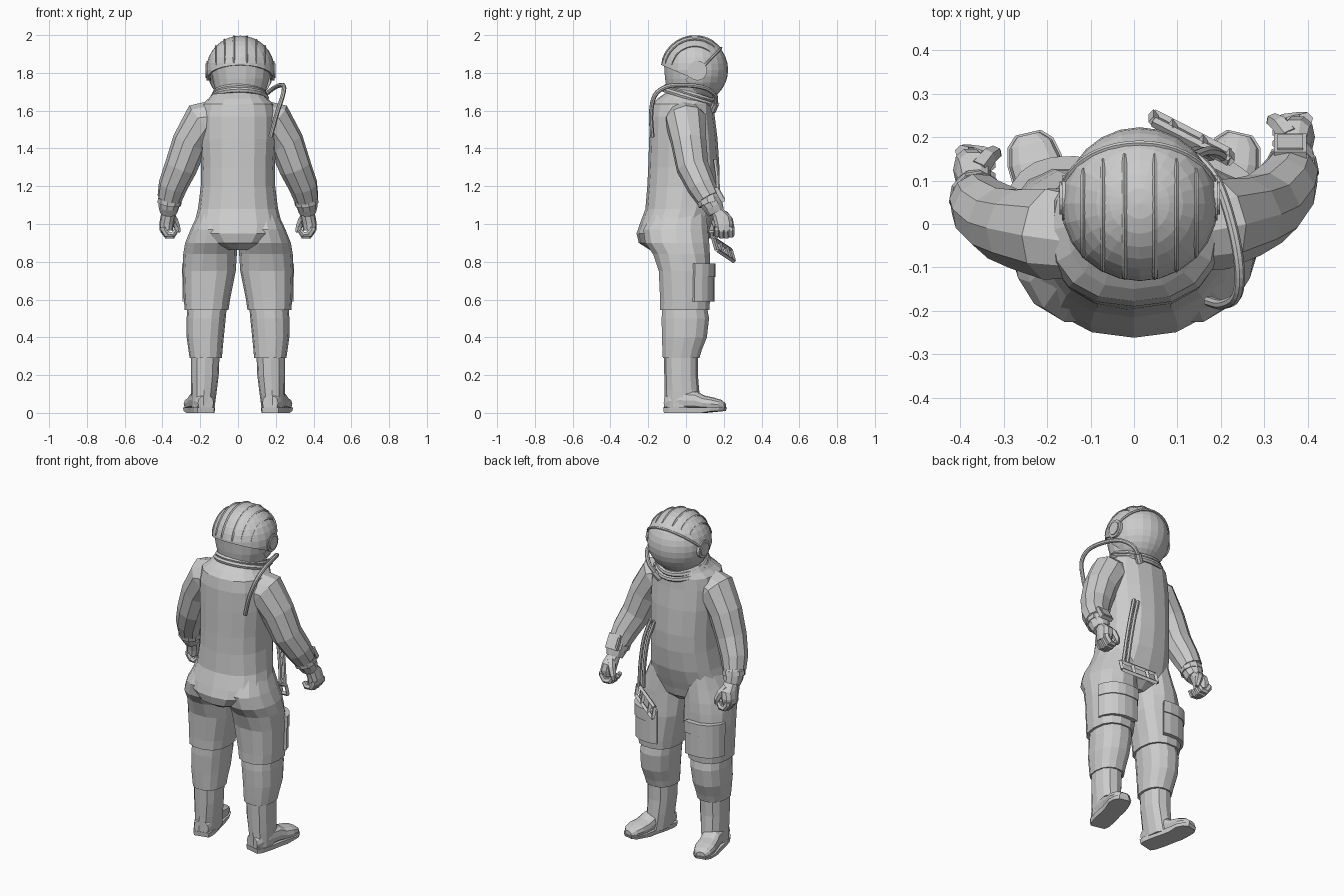
import bpy, bmesh, math
from mathutils import Vector, Matrix

if "Cube" in bpy.data.objects:
    bpy.data.objects.remove(bpy.data.objects["Cube"])

pi = math.pi


def add_mesh(name, bm):
    bmesh.ops.recalc_face_normals(bm, faces=bm.faces)
    me = bpy.data.meshes.new(name)
    bm.to_mesh(me)
    bm.free()
    ob = bpy.data.objects.new(name, me)
    bpy.context.collection.objects.link(ob)
    return ob


def loft(name, rings, s=1, mat=None):
    """Skin closed rings of points; s=-1 mirrors to the other side."""
    bm = bmesh.new()
    rows = []
    for r in rings:
        pts = [mat @ Vector(p) if mat else Vector(p) for p in r]
        rows.append([bm.verts.new((p.x * s, p.y, p.z)) for p in pts])
    n = len(rows[0])
    for a, b in zip(rows, rows[1:]):
        for i in range(n):
            j = (i + 1) % n
            bm.faces.new((a[i], a[j], b[j], b[i]))
    bm.faces.new(rows[0])
    bm.faces.new(rows[-1])
    return add_mesh(name, bm)


def oval(z, x0, x1, y0, y1, n=14, p=2.3, a0=0.0, a1=None):
    """Superellipse ring (or an arc of one) between the given limits."""
    full = a1 is None
    pts = []
    for i in range(n):
        t = 2 * pi * i / n if full else a0 + (a1 - a0) * i / (n - 1)
        c, d = math.cos(t), math.sin(t)
        pts.append(((x0 + x1) / 2 + (x1 - x0) / 2 * math.copysign(abs(c) ** (2 / p), c),
                    (y0 + y1) / 2 + (y1 - y0) / 2 * math.copysign(abs(d) ** (2 / p), d), z))
    return pts


def tube(name, pts, radii, n=8, s=1):
    pts = [Vector(p) for p in pts]
    if not isinstance(radii, (list, tuple)):
        radii = [radii] * len(pts)
    rings, u = [], None
    for i, p in enumerate(pts):
        t = (pts[min(i + 1, len(pts) - 1)] - pts[max(i - 1, 0)]).normalized()
        u = t.orthogonal() if u is None else u - t * u.dot(t)
        u.normalize()
        v = t.cross(u)
        rings.append([p + radii[i] * (math.cos(a) * u + math.sin(a) * v)
                      for a in [2 * pi * (k + .5) / n for k in range(n)]])
    return loft(name, rings, s)


def smooth_path(pts, k=4):
    """Catmull-Rom through the control points."""
    P = [Vector(p) for p in pts]
    P = [2 * P[0] - P[1]] + P + [2 * P[-1] - P[-2]]
    out = []
    for i in range(1, len(P) - 2):
        a, b, c, d = P[i - 1:i + 3]
        for t in [j / k for j in range(k)]:
            out.append(.5 * (2 * b + (c - a) * t + (2 * a - 5 * b + 4 * c - d) * t ** 2
                             + (3 * b - a - 3 * c + d) * t ** 3))
    return out + [P[-2]]


# Torso: z, half width, back y, front y
torso = [(1.70, .13, -.10, .125), (1.665, .155, -.15, .14), (1.635, .19, -.178, .147),
         (1.57, .203, -.19, .152), (1.45, .203, -.195, .167), (1.3, .195, -.2, .177),
         (1.2, .197, -.205, .175), (1.08, .212, -.215, .16), (1.0, .232, -.245, .135),
         (.95, .225, -.262, .118), (.90, .165, -.25, .105), (.862, .06, -.19, .06)]
suit = loft("suit_body", [oval(z, -w, w, b, f, 16) for z, w, b, f in torso])
merge = []

# Legs and boots: z, inner x, outer x, back y, front y
thigh = [(1.06, .03, .21, -.18, .11), (.97, .01, .252, -.23, .12), (.9, .005, .28, -.22, .127),
         (.84, .006, .29, -.178, .13), (.75, .012, .293, -.147, .13), (.6, .042, .287, -.14, .13),
         (.545, .05, .282, -.14, .126)]
shin = [(.555, .06, .268, -.128, .115), (.5, .065, .272, -.132, .125), (.4, .075, .272, -.13, .113),
        (.33, .082, .262, -.127, .085), (.29, .085, .256, -.125, .073)]
boot = [(.3, .098, .25, -.118, .065), (.2, .102, .25, -.115, .063),
        (.12, .112, .248, -.113, .07), (.02, .125, .245, -.112, .08)]
# Foot stations: y, half width, top z
foot = [(-.11, .042, .09), (-.08, .054, .11), (-.02, .058, .12), (.06, .055, .115), (.1, .057, .092),
        (.15, .06, .082), (.19, .05, .07), (.213, .026, .052)]
turn = (Matrix.Translation((.184, -.05, 0)) @ Matrix.Rotation(math.radians(-13), 4, 'Z')
        @ Matrix.Translation((0, .05, 0)))
for s, side in ((1, "right"), (-1, "left")):
    merge.append(loft(side + "_thigh", [oval(*r, p=2.1 if r[0] > .8 else 2.4) for r in thigh], s))
    loft(side + "_shin", [oval(*r) for r in shin], s)
    loft(side + "_boot_shaft", [oval(*r, n=12) for r in boot], s)
    loft(side + "_foot", [[(x, y, z) for x, z, _ in oval(0, -w, w, .015, h, 12, 2.6)]
                          for y, w, h in foot], s, turn)
    rim = [(w + .004, y * 1.02) for y, w, h in foot]
    outline = rim + [(-x, y) for x, y in reversed(rim)]
    loft(side + "_sole", [[(x * .94, y * .97, .01 if y > .14 else 0) for x, y in outline],
                          [(x, y, .028) for x, y in outline]], s, turn)
    # Thigh pocket and its flap wrap the front outer side
    for part, z0, z1, e in (("pocket", .59, .76, .018), ("pocket_flap", .72, .79, .024)):
        rings = []
        for z in (z0, z1):
            arc = dict(n=7, a0=.2, a1=1.95)
            out = oval(z, .03 - e, .283 + e * .7, -.13, .133 + e, **arc)
            rings.append(out + oval(z, .045, .275, -.12, .12, **arc)[::-1])
        loft(side + "_" + part, rings, s)

# Arms: right reaches further forward than the left
arm = [(.11, -.01, 1.56), (.185, 0, 1.545), (.255, .015, 1.43), (.303, .035, 1.3),
       (.346, .082, 1.2), (.362, .118, 1.135)]
arm_r = [.1, .11, .095, .087, .077, .066]
for s, side in ((1, "right"), (-1, "left")):
    def fy(y):
        return y if s > 0 else y * .65 - .022
    hy = .01 if s > 0 else -.065
    merge.append(tube(side + "_sleeve", [(x, fy(y), z) for x, y, z in arm], arm_r, 10, s))
    wrist = [(.36, fy(.115), 1.14), (.363, fy(.128), 1.12), (.366, .135 + hy, 1.09),
             (.367, .15 + hy, 1.06)]
    tube(side + "_glove_cuff", wrist, [.058, .06, .055, .046], 10, s)
    tube(side + "_cuff_band", [(.36, fy(.12), 1.13), (.364, fy(.128), 1.105)], .064, 10, s)
    # Palm, curled fingers and thumb
    palm = [(1.08, .33, .4, .115, .188), (1.04, .33, .41, .13, .232),
            (1.0, .338, .417, .14, .24), (.965, .345, .416, .145, .235)]
    loft(side + "_palm", [oval(z, a, b, c + hy, d + hy, 10) for z, a, b, c, d in palm], s)
    for k in range(4):
        y = .155 + .025 * k + hy
        lift = (.008, 0, 0, .006)[k]
        tube(f"{side}_finger_{k + 1}",
             [(.395, y, .985), (.395, y, .965 + lift), (.376, y, .937 + lift),
              (.345, y - .003, .936 + lift), (.328, y - .005, .96 + lift)],
             [.018, .018, .018, .017, .012], 6, s)
    tube(side + "_thumb", [(.36, .19 + hy, 1.05), (.338, .218 + hy, 1.02),
                           (.322, .228 + hy, .985), (.316, .226 + hy, .955)],
         [.026, .022, .018, .012], 6, s)

# Fuse sleeves and thighs with the torso into one suit
for part in merge:
    mod = suit.modifiers.new("join", 'BOOLEAN')
    mod.operation, mod.solver, mod.object = 'UNION', 'EXACT', part
bpy.context.view_layer.update()
fused = bpy.data.meshes.new_from_object(suit.evaluated_get(bpy.context.evaluated_depsgraph_get()))
suit.modifiers.clear()
suit.data = fused
for part in merge:
    bpy.data.objects.remove(part)


# Wrist device on the right forearm
for part, loc, size in (("wrist_device", (.36, .178, 1.155), (.075, .022, .085)),
                        ("wrist_screen", (.36, .185, 1.159), (.058, .014, .066))):
    bpy.ops.mesh.primitive_cube_add(size=1, location=loc, rotation=(math.radians(30), 0, 0))
    bpy.context.object.name = part
    bpy.context.object.scale = size


def cut_sphere(name, radius, cuts):
    bm = bmesh.new()
    bmesh.ops.create_uvsphere(bm, u_segments=24, v_segments=16, radius=radius,
                              matrix=Matrix.Translation(C))
    for co, no in cuts:
        bmesh.ops.bisect_plane(bm, geom=bm.verts[:] + bm.edges[:] + bm.faces[:],
                               plane_co=co, plane_no=no, clear_outer=True)
    return add_mesh(name, bm)


# Helmet: visor, open shell, trim, ridges and ear pods
C = Vector((.013, .047, 1.816))
R = .181
n1 = Vector((0, .72, -.695)).normalized()
n2 = Vector((0, -.39, -.92)).normalized()
cut_sphere("visor", .176, [((0, 0, 1.76), (0, -.75, -.66)), (C - n1 * .0, -n1)])
shell = cut_sphere("helmet_shell", R, [(C + n1 * .02, n1), ((0, .05, 1.765), n2)])
mod = shell.modifiers.new("thickness", 'SOLIDIFY')
mod.thickness = .01
mod.offset = -1
up = Vector((0, .695, .72)).normalized()
trim = [C + n1 * .02 + R * .99 * (math.cos(t) * Vector((1, 0, 0)) + math.sin(t) * up)
        for t in [pi * i / 20 for i in range(21)]]
tube("visor_trim", trim, .007, 6)
for k, x in enumerate((-.13, -.085, -.035, .035, .085, .13)):
    r = math.sqrt(R * R - x * x)
    arc = [C + Vector((x, r * math.cos(t), r * math.sin(t)))
           for t in [math.radians(50 + 118 * i / 14) for i in range(15)]]
    tube(f"helmet_ridge_{k + 1}", arc, [.003] + [.006] * 13 + [.003], 4)
for s, side in ((1, "right"), (-1, "left")):
    for part, rad, off, d in (("ear_pod", .052, .168, .022), ("ear_cap", .038, .177, .016)):
        bpy.ops.mesh.primitive_cylinder_add(vertices=16, radius=rad, depth=d, rotation=(0, pi / 2, 0),
                                            location=(C.x + s * off, .06, 1.812))
        bpy.context.object.name = f"{side}_{part}"

# Neck skirt and tilted collar rings
loft("neck_skirt", [oval(1.84, -.15, .176, -.118, .14, 18, 2), oval(1.77, -.135, .166, -.113, .14, 18, 2),
                    oval(1.68, -.115, .14, -.1, .13, 18, 2)])
for part, rad, z in (("collar_ring", .143, 1.668), ("upper_collar_ring", .132, 1.69)):
    bpy.ops.mesh.primitive_torus_add(major_segments=24, minor_segments=6, major_radius=rad,
                                     minor_radius=.014, location=(.008, .022, z),
                                     rotation=(math.radians(-17), 0, 0))
    bpy.context.object.name = part

# Air hose over the right shoulder
hose = [(.1, .155, 1.635), (.14, .155, 1.68), (.19, .1, 1.72), (.225, 0, 1.735), (.243, -.1, 1.728),
        (.237, -.165, 1.68), (.205, -.185, 1.58), (.172, -.178, 1.46)]
tube("air_hose", smooth_path(hose), .012, 8)
tube("hose_fitting", [(.075, .14, 1.6), (.105, .158, 1.64)], .02, 8)

# Waist clip frame with its two straps running up the chest
A, B, W = Vector((.22, .145, .925)), Vector((.045, .235, .865)), Vector((0, .018, -.062))
M, N = A.lerp(B, .35), A.lerp(B, .75)
for k, (p, q) in enumerate(((A, B), (A + W, B + W), (A, A + W), (B, B + W), (M, M + W), (N, N + W))):
    tube(f"waist_clip_bar_{k + 1}", [p, q], .012, 4)
for k, dx in enumerate((0, -.028)):
    strap = [(.13 + dx, .155, 1.34), (.165 + dx, .168, 1.22), (.19 + dx, .165, 1.07), (.205 + dx, .155, .92)]
    tube(f"chest_strap_{k + 1}", smooth_path(strap), .011, 6)
